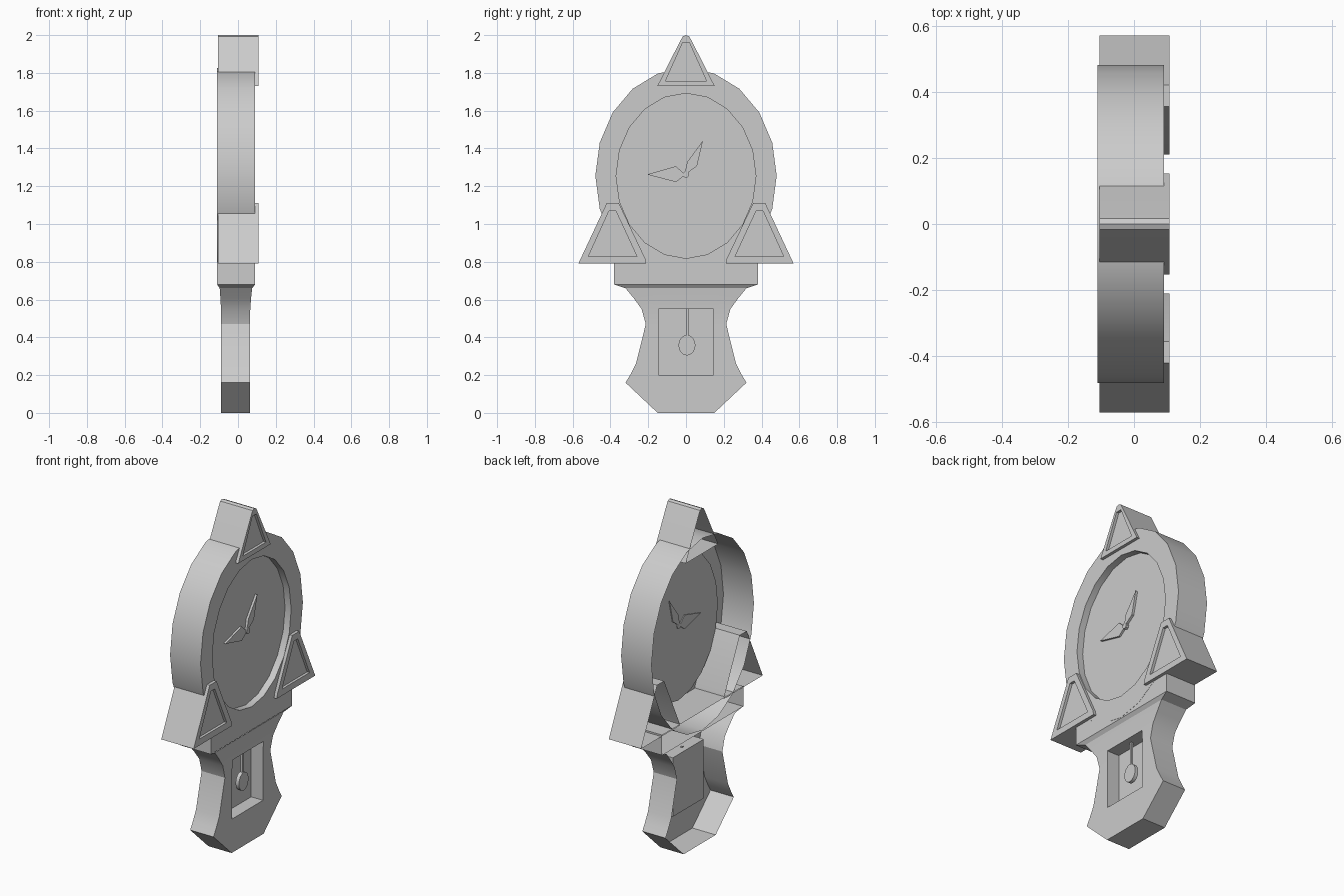
import bpy, bmesh
from math import sin, cos, pi

if "Cube" in bpy.data.objects:
    bpy.data.objects.remove(bpy.data.objects["Cube"])


def finish(name, bm, angle=0.5):
    bmesh.ops.remove_doubles(bm, verts=bm.verts, dist=1e-5)
    bmesh.ops.recalc_face_normals(bm, faces=bm.faces)
    me = bpy.data.meshes.new(name)
    bm.to_mesh(me)
    bm.free()
    ob = bpy.data.objects.new(name, me)
    bpy.context.collection.objects.link(ob)
    bpy.ops.object.select_all(action='DESELECT')
    ob.select_set(True)
    bpy.context.view_layer.objects.active = ob
    bpy.ops.object.shade_smooth_by_angle(angle=angle)
    return ob


def add_shell(bm, loops, cap_back=False):
    """Bridge (outline, x) loops in order and close the last one."""
    rings = [[bm.verts.new((x, y, z)) for y, z in pts] for pts, x in loops]
    n = len(rings[0])
    for a, b in zip(rings, rings[1:]):
        for i in range(n):
            j = (i + 1) % n
            bm.faces.new((a[i], a[j], b[j], b[i]))
    bm.faces.new(rings[-1])
    if cap_back:
        bm.faces.new(rings[0][::-1])


def shell(name, loops, cap_back=False, angle=0.5):
    bm = bmesh.new()
    add_shell(bm, loops, cap_back)
    return finish(name, bm, angle)


def ellipse(ry, rz, cy, cz, n):
    return [(cy + ry * cos(2 * pi * i / n), cz + rz * sin(2 * pi * i / n)) for i in range(n)]


def rect(w, z0, z1):
    return [(-w, z0), (w, z0), (w, z1), (-w, z1)]


# Round case with recessed dial, open at the back
rim, dial = ellipse(0.48, 0.57, 0, 1.255, 20), ellipse(0.37, 0.437, 0, 1.255, 20)
shell("clock_case", [(rim, -0.11), (rim, 0.09), (dial, 0.09), (dial, 0.05)])

# Shelf block below the dial
shelf = rect(0.38, 0.68, 0.80)
shell("shelf_block", [(shelf, -0.11), (shelf, 0.089)])


# Triangular ornaments: raised frame round a sunken panel
def ornament(name, outer, inner):
    shell(name, [(outer, -0.105), (outer, 0.108), (inner, 0.108), (inner, 0.092)])


ornament("top_ornament",
         [(-0.152, 1.73), (0.152, 1.73), (0.03, 1.97), (0.017, 1.993), (0, 2.0), (-0.017, 1.993), (-0.03, 1.97)],
         [(-0.108, 1.758), (0.108, 1.758), (0.022, 1.95), (0.018, 1.96), (0, 1.96), (-0.018, 1.96), (-0.022, 1.95)])
for side, s in (("left", -1), ("right", 1)):
    outer = [(0.57, 0.79), (0.21, 0.79), (0.215, 0.815), (0.355, 1.11), (0.42, 1.11)]
    inner = [(0.517, 0.828), (0.26, 0.828), (0.262, 0.833), (0.372, 1.07), (0.407, 1.07)]
    ornament(side + "_ornament", [(s * y, z) for y, z in outer], [(s * y, z) for y, z in inner])

# Pendulum case: rows of half width, height, front x, back x
rows = [(0.38, 0.68, 0.09, -0.11), (0.32, 0.66, 0.075, -0.097), (0.275, 0.605, 0.069, -0.093),
        (0.235, 0.55, 0.065, -0.09), (0.213, 0.47, 0.063, -0.09), (0.265, 0.26, 0.063, -0.09),
        (0.296, 0.20, 0.063, -0.09), (0.32, 0.16, 0.063, -0.09), (0.15, 0.0, 0.063, -0.09)]
W = 0.145
bm = bmesh.new()


def quad(*pts):
    bm.faces.new([bm.verts.new(p) for p in pts])


for (w0, z0, f0, b0), (w1, z1, f1, b1) in zip(rows, rows[1:]):
    window = z0 <= 0.55 and z1 >= 0.20
    for s in (-1, 1):
        quad((b0, s * w0, z0), (f0, s * w0, z0), (f1, s * w1, z1), (b1, s * w1, z1))
        quad((f0, s * W, z0), (f0, s * w0, z0), (f1, s * w1, z1), (f1, s * W, z1))
        if window:
            quad((f0, s * W, z0), (f1, s * W, z1), (-0.015, s * W, z1), (-0.015, s * W, z0))
    if window:
        quad((-0.015, -W, z0), (-0.015, W, z0), (-0.015, W, z1), (-0.015, -W, z1))
    else:
        quad((f0, -W, z0), (f0, W, z0), (f1, W, z1), (f1, -W, z1))
# window ceiling and sill, case floor
for z, f in ((0.55, 0.065), (0.20, 0.063)):
    quad((f, -W, z), (f, W, z), (-0.015, W, z), (-0.015, -W, z))
quad((0.063, -0.15, 0), (0.063, 0.15, 0), (-0.09, 0.15, 0), (-0.09, -0.15, 0))
# keep the floor and front joined along the short bottom edge
finish("pendulum_case", bm)

# Pendulum hanging in the window
bob = ellipse(0.045, 0.054, 0.005, 0.358, 16)
rod = [(0.0, 0.40), (0.012, 0.40), (0.012, 0.555), (0.0, 0.555)]
shell("pendulum_bob", [(bob, 0.012), (bob, 0.034)], True)
shell("pendulum_rod", [(rod, 0.018), (rod, 0.028)], True)

# Clock hands and hub
hour = [(-0.206, 1.262), (-0.053, 1.222), (-0.012, 1.254), (-0.012, 1.268), (-0.053, 1.306)]
minute = [(0.09, 1.442), (0.006, 1.328), (-0.005, 1.275), (0.008, 1.27), (0.058, 1.307)]
hub = ellipse(0.016, 0.018, 0, 1.262, 8)
for name, pts, x in (("hour_hand", hour, 0.062), ("minute_hand", minute, 0.064), ("hand_hub", hub, 0.068)):
    shell(name, [(pts, 0.045), (pts, x)], True)
